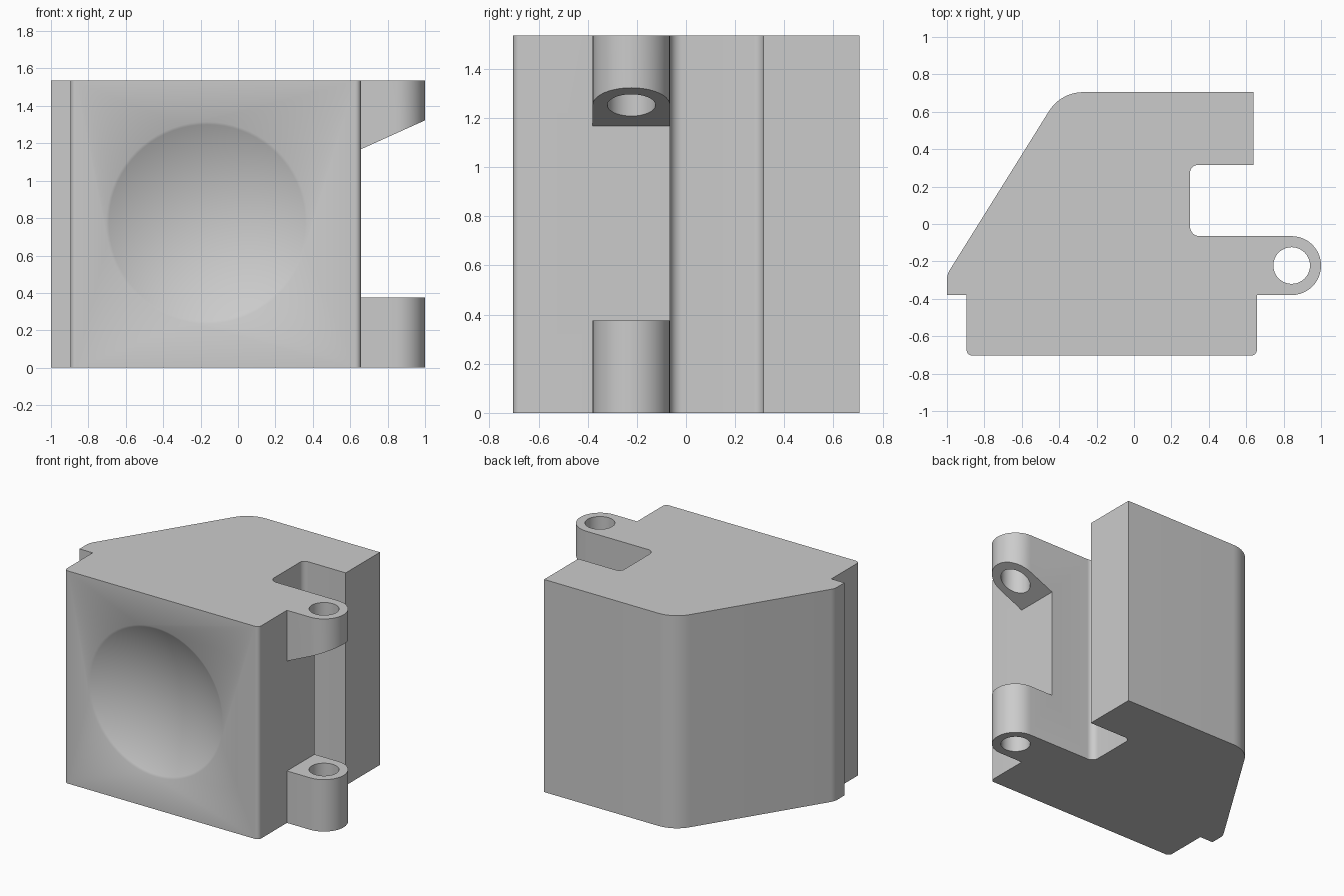
import bpy, bmesh, math
from mathutils import Vector, Matrix

if "Cube" in bpy.data.objects:
    bpy.data.objects.remove(bpy.data.objects["Cube"])

H = 1.535
grey = bpy.data.materials.new("plain grey")
grey.diffuse_color = (0.6, 0.6, 0.6, 1)
grey.use_nodes = True
grey.node_tree.nodes["Principled BSDF"].inputs["Base Color"].default_value = grey.diffuse_color


def fillet(corners, segs=10):
    """Round each (x, y, radius) corner of a closed outline."""
    out, n = [], len(corners)
    for i, (x, y, r) in enumerate(corners):
        p = Vector((x, y))
        if r == 0:
            out.append(p)
            continue
        a = (Vector(corners[i - 1][:2]) - p).normalized()
        b = (Vector(corners[(i + 1) % n][:2]) - p).normalized()
        half = a.angle(b) / 2
        centre = p + (a + b).normalized() * (r / math.sin(half))
        start = p + a * (r / math.tan(half)) - centre
        end = p + b * (r / math.tan(half)) - centre
        turn = math.atan2(start.x * end.y - start.y * end.x, start.dot(end))
        for k in range(segs + 1):
            t = turn * k / segs
            out.append(centre + Matrix.Rotation(t, 2) @ start)
    return out


def make_object(name, bm):
    bmesh.ops.recalc_face_normals(bm, faces=bm.faces[:])
    me = bpy.data.meshes.new(name)
    bm.to_mesh(me)
    bm.free()
    me.materials.append(grey)
    ob = bpy.data.objects.new(name, me)
    bpy.context.collection.objects.link(ob)
    return ob


def prism(name, points, shift):
    bm = bmesh.new()
    face = bm.faces.new([bm.verts.new(p) for p in points])
    ext = bmesh.ops.extrude_face_region(bm, geom=[face])
    verts = [v for v in ext["geom"] if isinstance(v, bmesh.types.BMVert)]
    bmesh.ops.translate(bm, verts=verts, vec=shift)
    return make_object(name, bm)


# Block outline with slanted side, rear notch and rounded hinge ear
outline = fillet([
    (-0.895, -0.703, 0.03), (0.657, -0.703, 0.03), (0.657, -0.38, 0),
    (1.0, -0.38, 0.157), (1.0, -0.065, 0.157), (0.3, -0.065, 0.05),
    (0.3, 0.315, 0.04), (0.64, 0.315, 0), (0.64, 0.705, 0),
    (-0.391, 0.705, 0.215), (-1.0, -0.27, 0.1), (-1.0, -0.38, 0),
    (-0.895, -0.38, 0)])
body = prism("hinge_block", [(p.x, p.y, 0) for p in outline], (0, 0, H))

# Gap between the two hinge ears, with a sloped top
gap = prism("ear_gap_cutter",
            [(0.657, -0.5, 0.375), (1.1, -0.5, 0.375),
             (1.1, -0.5, 1.368), (0.657, -0.5, 1.168)], (0, 0.55, 0))

# Pin hole through both ears
bm = bmesh.new()
bmesh.ops.create_cone(bm, cap_ends=True, segments=48, radius1=0.098, radius2=0.098,
                      depth=2, matrix=Matrix.Translation((0.843, -0.222, H / 2)))
pin = make_object("pin_hole_cutter", bm)

# Shallow round dish in the front face
rim, depth = 0.54, 0.13
R = (rim ** 2 + depth ** 2) / (2 * depth)
bm = bmesh.new()
bmesh.ops.create_uvsphere(
    bm, u_segments=72, v_segments=96, radius=R,
    matrix=Matrix.Translation((-0.165, -0.703 + depth - R, 0.775))
    @ Matrix.Rotation(math.pi / 2, 4, 'X'))
dish = make_object("dish_cutter", bm)

# Cut the block
bpy.context.view_layer.objects.active = body
for cutter in (gap, pin, dish):
    mod = body.modifiers.new(cutter.name, 'BOOLEAN')
    mod.operation, mod.solver, mod.object = 'DIFFERENCE', 'EXACT', cutter
    bpy.ops.object.modifier_apply(modifier=mod.name)
    bpy.data.objects.remove(cutter, do_unlink=True)

bpy.ops.object.select_all(action='DESELECT')
body.select_set(True)
bpy.ops.object.shade_smooth_by_angle(angle=math.radians(30))
